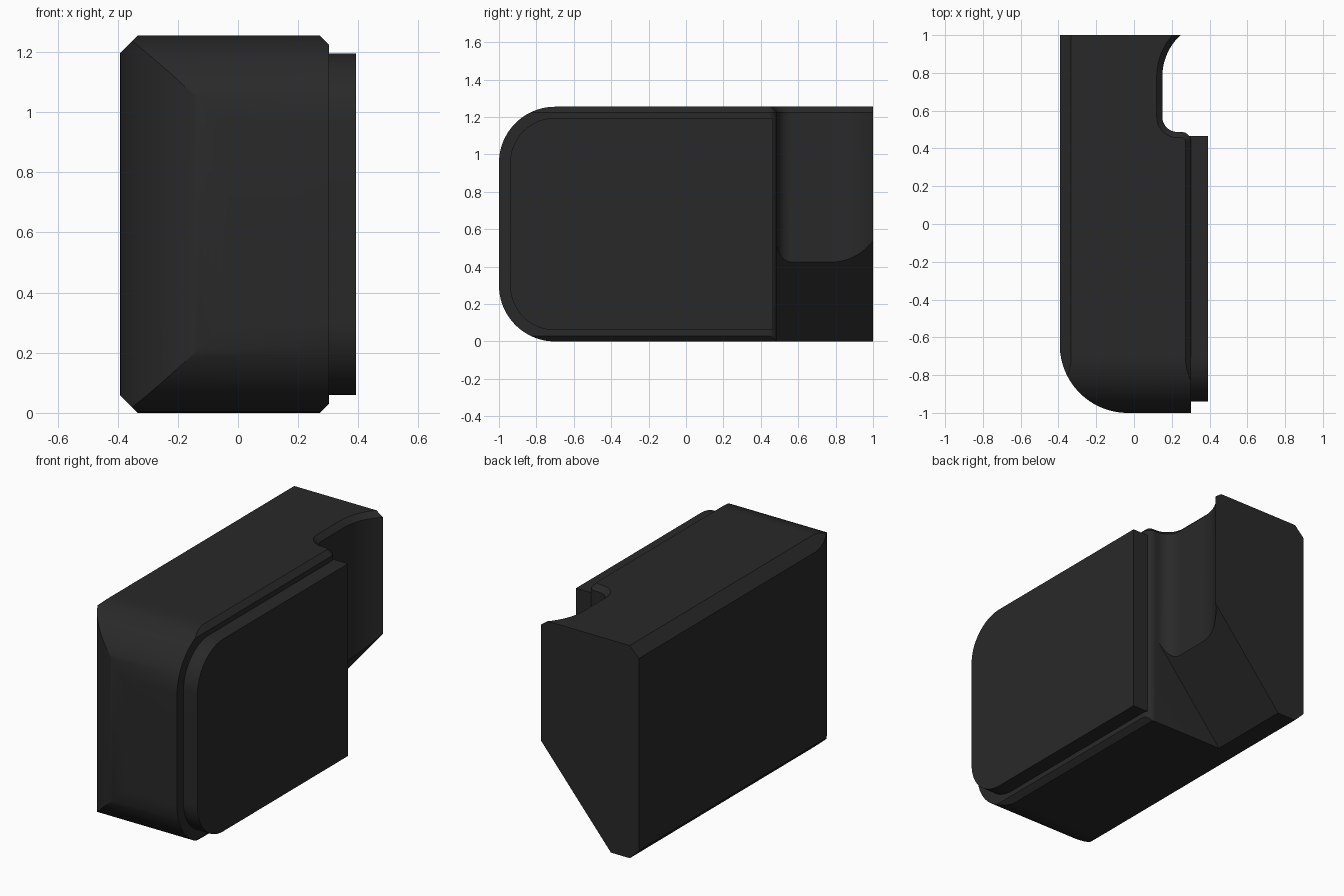
import bpy, bmesh
from math import radians, sin, cos

if "Cube" in bpy.data.objects:
    bpy.data.objects.remove(bpy.data.objects["Cube"])

H = 1.255                      # total height
XL, XR = -0.393, 0.302         # body left and right faces
WALL = 0.487                   # wall where the rear cutaway begins

dark = bpy.data.materials.new("dark_grey")
dark.diffuse_color = (0.022, 0.022, 0.022, 1)
dark.use_nodes = True
dark.node_tree.nodes["Principled BSDF"].inputs["Base Color"].default_value = dark.diffuse_color


def arc(cx, cy, r, a0, a1, n=16):
    angles = [radians(a0 + (a1 - a0) * i / n) for i in range(n + 1)]
    return [(cx + r * cos(a), cy + r * sin(a)) for a in angles]


def loft(name, rings):
    """Closed solid through rings that all have the same point count."""
    bm = bmesh.new()
    loops = [[bm.verts.new(p) for p in ring] for ring in rings]
    n = len(loops[0])
    for a, b in zip(loops, loops[1:]):
        for i in range(n):
            j = (i + 1) % n
            bm.faces.new((a[i], a[j], b[j], b[i]))
    bm.faces.new(loops[0][::-1])
    bm.faces.new(loops[-1])
    bmesh.ops.recalc_face_normals(bm, faces=bm.faces)
    me = bpy.data.meshes.new(name)
    bm.to_mesh(me)
    bm.free()
    ob = bpy.data.objects.new(name, me)
    bpy.context.collection.objects.link(ob)
    return ob


def prism(name, pts, axis, lo, hi):
    place = {"x": lambda p, t: (t, p[0], p[1]),
             "y": lambda p, t: (p[0], t, p[1]),
             "z": lambda p, t: (p[0], p[1], t)}[axis]
    return loft(name, [[place(p, t) for p in pts] for t in (lo, hi)])


def activate(ob):
    bpy.ops.object.select_all(action="DESELECT")
    bpy.context.view_layer.objects.active = ob
    ob.select_set(True)


def combine(ob, tool, operation):
    mod = ob.modifiers.new("cut", "BOOLEAN")
    mod.operation, mod.solver, mod.object = operation, "EXACT", tool
    activate(ob)
    bpy.ops.object.modifier_apply(modifier=mod.name)
    bpy.data.objects.remove(tool)


def side_profile(y0, y1, z0, z1, r):
    """Rounded front corners, square back."""
    return (arc(y0 + r, z0 + r, r, 270, 180, 20)
            + arc(y0 + r, z1 - r, r, 180, 90, 20) + [(y1, z1), (y1, z0)])


def slant(x):
    return 1.18 * (x + 0.21)


# Body: side profile crossed with chamfered front profile and rounded plan
body = prism("body", side_profile(-1, 1, 0, H, 0.3), "x", -0.6, 0.6)
c, d = 0.06, 0.03
front = [(XL + c, 0), (XR - d, 0), (XR, d), (XR, H - d), (XR - d, H),
         (XL + c, H), (XL, H - c), (XL, c)]
combine(body, prism("front_tool", front, "y", -1.3, 1.3), "INTERSECT")
plan = arc(XL + 0.36, -0.64, 0.36, 180, 270, 24) + [(0.7, -1), (0.7, 1.3), (XL, 1.3)]
plan = [(x if x > XL + 1e-5 else XL - 0.0005, y) for x, y in plan]
combine(body, prism("plan_tool", plan, "z", -0.3, 1.6), "INTERSECT")


# Rear finger groove with a chamfered top edge
def groove(o):
    corner = WALL - 0.05
    return ([(0.7, corner)]
            + arc(XR - 0.05, corner, 0.05 - o, 0, 90, 8)
            + arc(0.23, WALL + 0.08, 0.08 + o, 270, 180, 12)
            + arc(0.45, 0.78, 0.30 + o, 180, 95, 20) + [(0.7, 1.2)])


base = groove(0)
combine(body, loft("groove_tool", [
    [(x, y, slant(x) - 0.05) for x, y in base],
    [(x, y, H - d) for x, y in base],
    [(x, y, H + 0.01) for x, y in groove(d + 0.01)]]), "DIFFERENCE")

# Slanted undercut below the groove
under = ([(0.7, WALL - 0.05)] + arc(XR - 0.05, WALL - 0.05, 0.05, 0, 90, 8)
         + [(-0.3, WALL), (-0.3, 1.2), (0.7, 1.2)])
combine(body, loft("undercut_tool", [
    [(x, y, -0.3) for x, y in under],
    [(x, y, slant(x)) for x, y in under]]), "DIFFERENCE")

# Raised side plate
plate = prism("side_plate", side_profile(-0.94, 0.465, 0.06, 1.195, 0.24),
              "x", XR - 0.012, 0.393)

for ob in (body, plate):
    ob.data.materials.clear()
    ob.data.materials.append(dark)
    activate(ob)
    bpy.ops.object.shade_smooth_by_angle(angle=radians(25))
